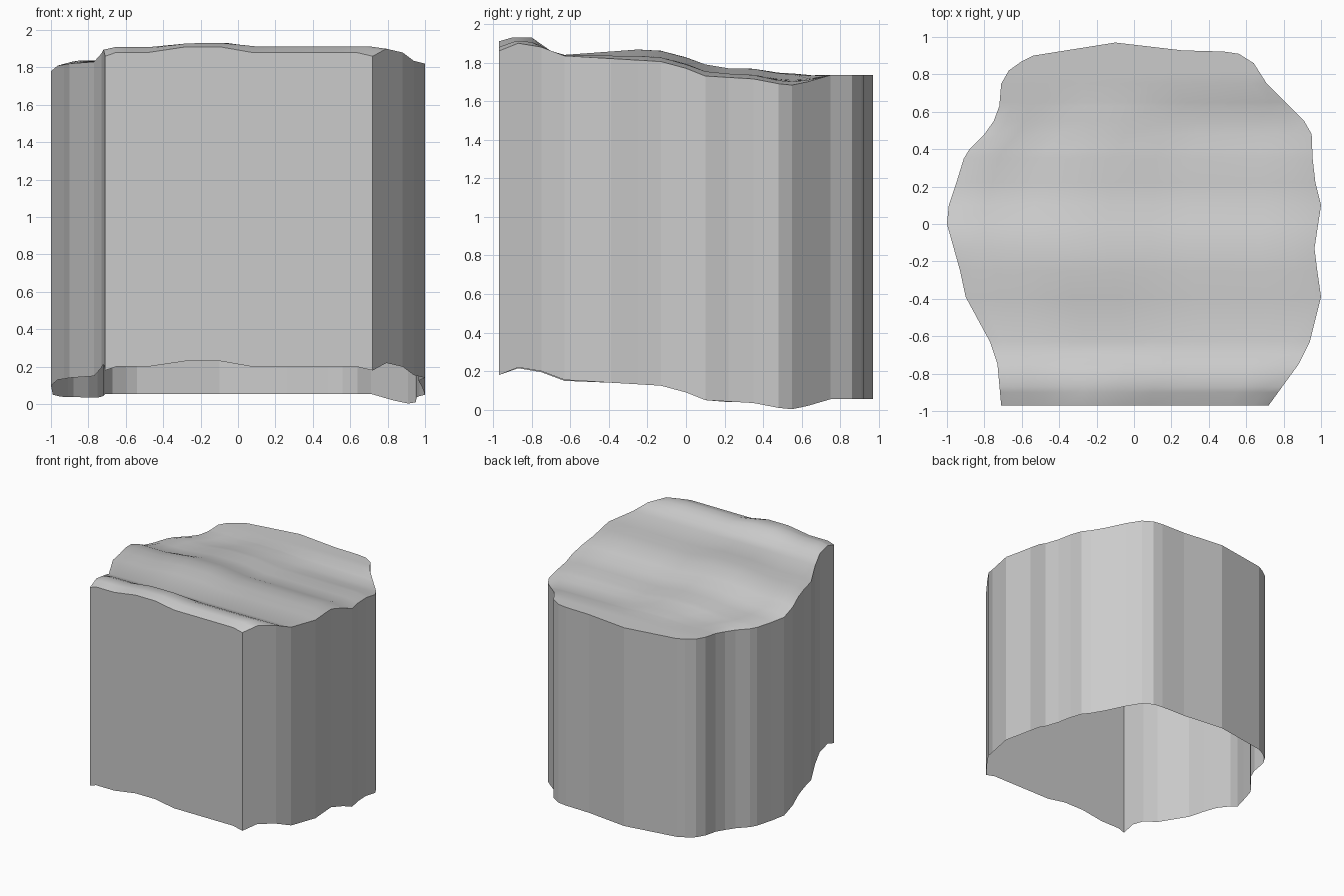
import bpy
import bmesh

cube = bpy.data.objects.get("Cube")
if cube:
    bpy.data.objects.remove(cube, do_unlink=True)

WALL = 1.68  # constant wall height below the rim

# Plan outline as (y, x), one chain per side, front corner to back tip
LEFT_X = [(-.97, -.71), (-.75, -.73), (-.63, -.77), (-.39, -.9), (-.25, -.93),
          (0, -1), (.1, -.99), (.22, -.95), (.35, -.91), (.4, -.88), (.48, -.8),
          (.55, -.75), (.63, -.72), (.75, -.71), (.82, -.67), (.87, -.6),
          (.9, -.54), (.97, -.1)]
RIGHT_X = [(-.97, .72), (-.75, .88), (-.63, .94), (-.39, 1), (-.25, .98),
           (-.13, .965), (.1, 1), (.22, .97), (.35, .955), (.48, .95),
           (.55, .91), (.65, .81), (.75, .71), (.86, .64), (.91, .56),
           (.922, .48), (.928, .26), (.97, -.1)]

# Lower rim heights as (y, z): left edge, right edge and crest
LEFT_Z = [(-.97, .18), (-.87, .215), (-.75, .195), (-.63, .15), (-.13, .13),
          (0, .1), (.1, .05), (.22, .04), (.55, .035), (.75, .055)]
RIGHT_Z = [(-.97, .18), (-.87, .22), (-.75, .2), (-.63, .155), (-.13, .125),
           (0, .09), (.1, .05), (.35, .035), (.48, .01), (.55, .003),
           (.63, .02), (.75, .055)]
CREST_Z = [(-.97, .23), (-.9, .25), (-.8, .25), (-.7, .18), (-.63, .16),
           (-.25, .187), (-.13, .18), (0, .145), (.1, .11), (.22, .09),
           (.35, .087), (.48, .062), (.65, .05), (.75, .055)]

# How far each column rises from the edge towards the crest
LIFT = [(0, 0), (.04, .4), (.16, .4), (.3, 1), (.43, 1), (.55, .4), (.94, .4), (1, 0)]


def sample(curve, u):
    """Piecewise linear lookup, clamped at the ends."""
    if u <= curve[0][0]:
        return curve[0][1]
    for (a, p), (b, q) in zip(curve, curve[1:]):
        if u <= b:
            return p + (q - p) * (u - a) / (b - a)
    return curve[-1][1]


def ground(y, t):
    left, right = sample(LEFT_Z, y), sample(RIGHT_Z, y)
    edge = left + (right - left) * t
    return WALL + edge + (sample(CREST_Z, y) - (left + right) / 2) * sample(LIFT, t)


# Rows follow every outline and height station
rows = sorted({y for c in (LEFT_X, RIGHT_X, LEFT_Z, RIGHT_Z, CREST_Z) for y, _ in c})
cols = sorted({t for t, _ in LIFT} | {.1, .23, .65, .75, .85})

# Rolling top surface
bm = bmesh.new()
grid = []
for y in rows:
    x0, x1 = sample(LEFT_X, y), sample(RIGHT_X, y)
    grid.append([bm.verts.new((x0 + (x1 - x0) * t, y, ground(y, t))) for t in cols])
for near, far in zip(grid, grid[1:]):
    for i in range(len(cols) - 1):
        bm.faces.new((near[i], near[i + 1], far[i + 1], far[i]))
bmesh.ops.remove_doubles(bm, verts=bm.verts, dist=.0005)
for face in bm.faces:
    face.smooth = True

# Open-bottomed walls dropped from the rim
rim = [e for e in bm.edges if e.is_boundary]
result = bmesh.ops.extrude_edge_only(bm, edges=rim)["geom"]
bmesh.ops.translate(bm, vec=(0, 0, -WALL),
                    verts=[g for g in result if isinstance(g, bmesh.types.BMVert)])
for item in result:
    if isinstance(item, bmesh.types.BMFace):
        item.smooth = False
for edge in rim:
    edge.smooth = False
bmesh.ops.recalc_face_normals(bm, faces=bm.faces)
bm.faces.ensure_lookup_table()
if bm.faces[0].normal.z < 0:
    bmesh.ops.reverse_faces(bm, faces=bm.faces)

mesh = bpy.data.meshes.new("terrain_block")
bm.to_mesh(mesh)
bm.free()
block = bpy.data.objects.new("terrain_block", mesh)
bpy.context.collection.objects.link(block)

# Single plain colour
grey = bpy.data.materials.new("light_grey")
grey.use_nodes = True
colour = (.6, .6, .6, 1)
grey.diffuse_color = colour
grey.node_tree.nodes["Principled BSDF"].inputs["Base Color"].default_value = colour
mesh.materials.append(grey)
